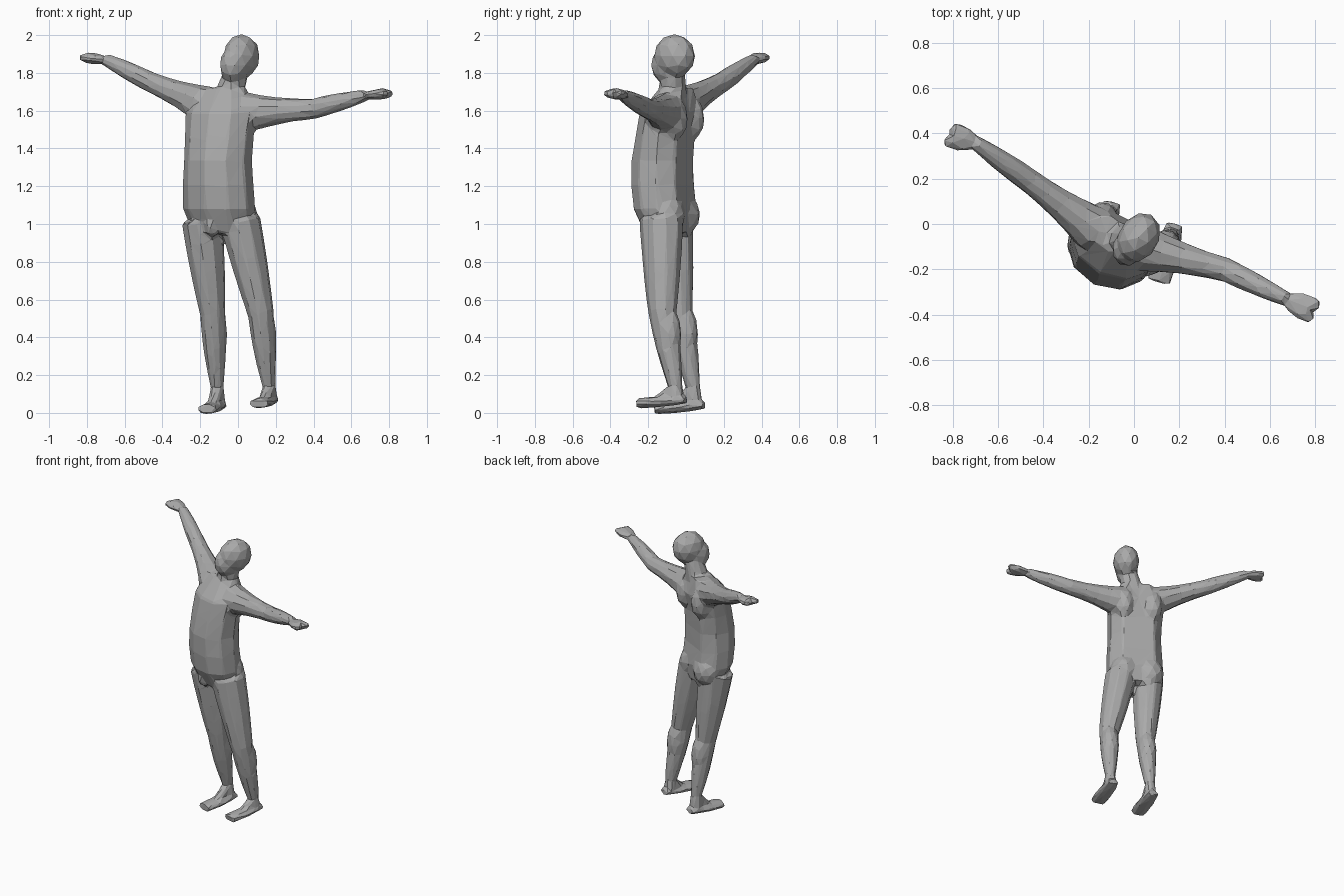
import bpy, bmesh
from math import sin, cos, pi, tau
from mathutils import Vector

cube = bpy.data.objects.get("Cube")
if cube:
    bpy.data.objects.remove(cube)

UP = Vector((0, 0, 1))
FRONT = Vector((-.44, -.9, 0))         # where the chest faces
LEFT = UP.cross(FRONT)                 # towards the left shoulder
GAZE = Vector((-.5, -.87, 0))          # where the face points
STEP = Vector((-.27, -.96, 0))         # where the toes point
SIDES = 10
RINGS = 5
bm = bmesh.new()


def skin(loops):
    """Join neighbouring loops of points into a closed tube."""
    loops = [[bm.verts.new(point) for point in loop] for loop in loops]
    for low, high in zip(loops, loops[1:]):
        for i in range(SIDES):
            j = (i + 1) % SIDES
            bm.faces.new((low[i], low[j], high[j], high[i]))
    bm.faces.new(loops[0][::-1])
    bm.faces.new(loops[-1])


def ring(centre, u, v):
    angles = [tau * i / SIDES for i in range(SIDES)]
    return [centre + u * cos(angle) + v * sin(angle) for angle in angles]


def limb(start, end, thick, thin, swell=0, flat=1, facing=FRONT):
    """Tapered segment; swell adds muscle, flat squeezes it across facing."""
    along = (end - start).normalized()
    u = along.cross(facing).normalized()
    v = u.cross(along)
    loops = []
    for step in range(RINGS):
        t = step / (RINGS - 1)
        radius = thick + (thin - thick) * t + swell * sin(pi * t)
        loops.append(ring(start.lerp(end, t), u * radius * flat, v * radius))
    skin(loops)


def blob(centre, width, depth, height, facing=FRONT):
    """Faceted ellipsoid turned towards facing."""
    across = UP.cross(facing)
    made = bmesh.ops.create_icosphere(bm, subdivisions=2, radius=1)
    for vert in made["verts"]:
        x, y, z = vert.co
        vert.co = centre + across * x * width + facing * y * depth + UP * z * height


# Trunk: narrow at the waist, belly pushed forward, spine pulled in
pelvis = Vector((-.09, -.09, .95))
nape = Vector((-.07, -.05, 1.72))
widths = (.15, .2, .195, .185, .19, .2, .12)
depths = (.12, .16, .16, .16, .15, .15, .08)
loops = []
for step, (width, depth) in enumerate(zip(widths, depths)):
    t = step / (len(widths) - 1)
    belly = FRONT * .06 * sin(pi * t)
    loops.append(ring(pelvis.lerp(nape, t) + belly, FRONT * depth, LEFT * width))
    loops[-1][SIDES // 2] += FRONT * .03
skin(loops)

# Buttocks and shoulder blades
for side in (-1, 1):
    blob(pelvis + LEFT * side * .09 - FRONT * .03 + UP * .1, .1, .1, .11)
    blob(nape + LEFT * side * .1 - FRONT * .03 - UP * .16, .07, .08, .12)

# Groin
blob(pelvis + FRONT * .11 + UP * .05, .04, .05, .07)

# Neck and head
collar = Vector((-.06, -.07, 1.64))
neck = Vector((-.01, -.07, 1.8))
skull = Vector((.02, -.06, 1.89))
jaw = Vector((-.02, -.1, 1.84))
limb(collar, neck, .08, .065)
blob(skull, .09, .117, .117, GAZE)
blob(jaw, .075, .09, .1, GAZE)

# Arms: collar, shoulder, elbow, wrist and flat flared hand
right_arm = {"shoulder": Vector((-.18, -.02, 1.63)),
             "elbow": Vector((-.46, .19, 1.75)),
             "wrist": Vector((-.7, .36, 1.87)),
             "fingers": Vector((-.8, .39, 1.88))}
left_arm = {"shoulder": Vector((.05, -.11, 1.59)),
            "elbow": Vector((.4, -.2, 1.61)),
            "wrist": Vector((.67, -.33, 1.68)),
            "fingers": Vector((.78, -.38, 1.69))}
for arm in (right_arm, left_arm):
    shoulder, elbow, wrist, fingers = arm.values()
    limb(collar, shoulder, .07, .1)
    limb(shoulder, elbow, .105, .055, swell=-.01)
    limb(elbow, wrist, .055, .033, swell=.005)
    limb(wrist, fingers, .033, .06, swell=.01, flat=.5)
    for spread in (-1, 1):
        root = fingers + FRONT * spread * .03
        tip = root + (fingers - wrist) * .2 + FRONT * spread * .01
        limb(root, tip, .03, .02, flat=.8)

# Legs: hip, knee, calf, ankle and foot
right_leg = {"hip": Vector((-.19, -.08, 1.02)),
             "knee": Vector((-.135, -.04, .54)),
             "ankle": Vector((-.11, .04, .13)),
             "ground": 0}
left_leg = {"hip": Vector((.01, -.13, 1.02)),
            "knee": Vector((.12, -.125, .53)),
            "ankle": Vector((.165, -.055, .13)),
            "ground": .03}
for leg in (right_leg, left_leg):
    hip, knee, ankle, ground = leg.values()
    limb(hip, knee, .12, .077, swell=.005, flat=.9)
    limb(knee, ankle, .075, .037, swell=.01, flat=.9)
    calf = knee.lerp(ankle, .3) - FRONT * .02
    blob(calf, .063, .063, .15)
    heel = ankle - STEP * .06
    heel.z = ground + .04
    toes = heel + STEP * .27
    toes.z = ground + .02
    limb(ankle, heel.lerp(toes, .2), .037, .045)
    limb(ankle, heel.lerp(toes, .6), .035, .03)
    limb(heel, toes, .04, .055, swell=.01, flat=.5, facing=LEFT)

bmesh.ops.recalc_face_normals(bm, faces=bm.faces[:])
mesh = bpy.data.meshes.new("human_body")
bm.to_mesh(mesh)
bm.free()

# One flat grey skin
grey = bpy.data.materials.new("grey")
grey.use_nodes = True
colour = (.4, .4, .4, 1)
grey.diffuse_color = colour
shader = grey.node_tree.nodes["Principled BSDF"]
shader.inputs["Base Color"].default_value = colour
mesh.materials.append(grey)

body = bpy.data.objects.new("human_body", mesh)
bpy.context.scene.collection.objects.link(body)

# Fuse the parts into one skin, then reduce it to broad facets
fuse = body.modifiers.new("fuse", "REMESH")
fuse.mode = "VOXEL"
fuse.voxel_size = .011
blend = body.modifiers.new("blend", "SMOOTH")
blend.iterations = 5
facets = body.modifiers.new("facets", "DECIMATE")
facets.ratio = .03
